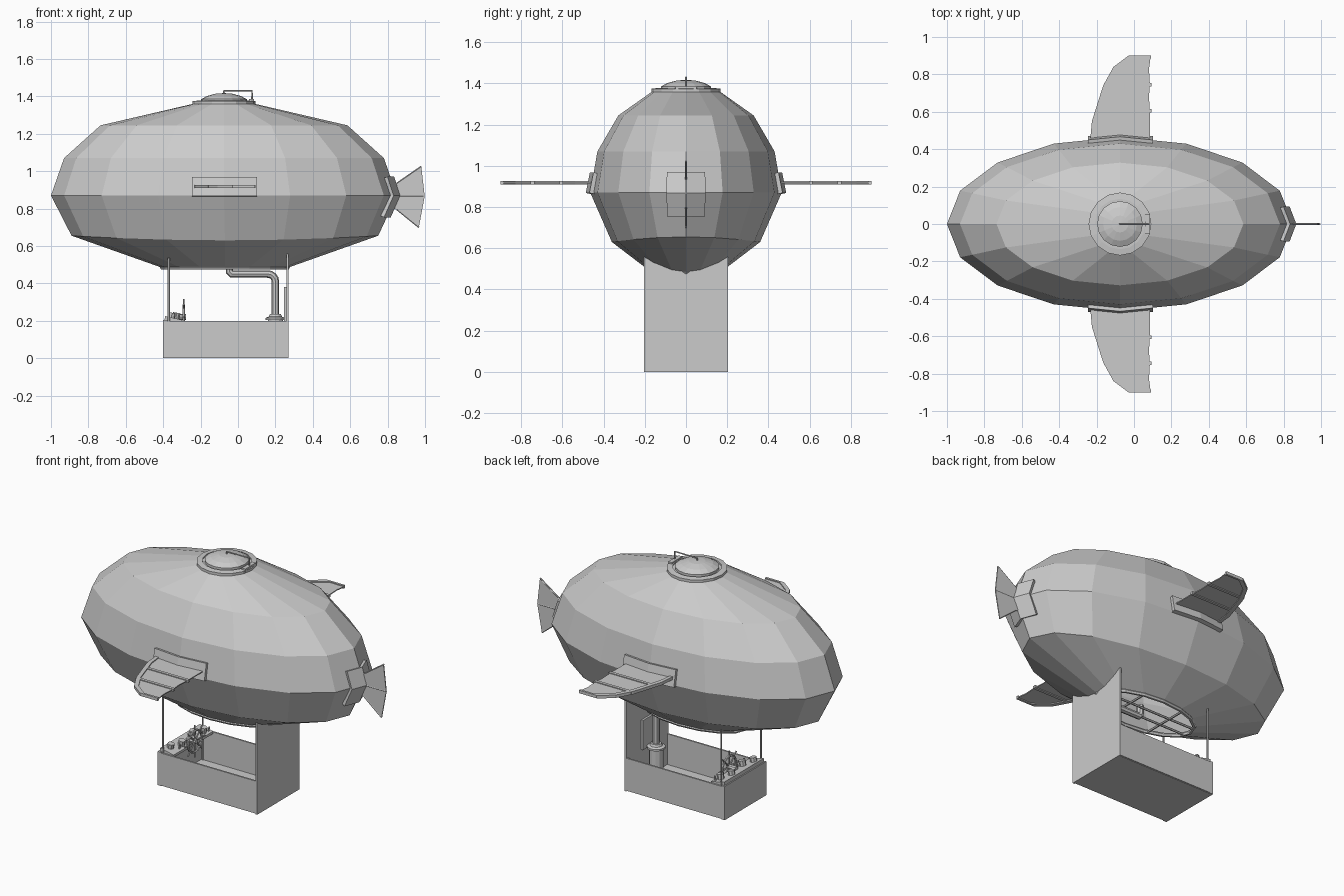
import bpy, bmesh, math
from mathutils import Vector

if "Cube" in bpy.data.objects:
    bpy.data.objects.remove(bpy.data.objects["Cube"])

CX = -0.075  # envelope centre in x


def make(name, verts, faces, mirror=False, thick=0):
    me = bpy.data.meshes.new(name)
    me.from_pydata([tuple(v) for v in verts], [], faces)
    bm = bmesh.new()
    bm.from_mesh(me)
    bmesh.ops.recalc_face_normals(bm, faces=bm.faces)
    bm.to_mesh(me)
    bm.free()
    ob = bpy.data.objects.new(name, me)
    bpy.context.collection.objects.link(ob)
    if thick:
        m = ob.modifiers.new("thickness", 'SOLIDIFY')
        m.thickness, m.offset = thick, 0
    if mirror:
        m = ob.modifiers.new("mirror", 'MIRROR')
        m.use_axis = (False, True, False)
    return ob


def box(name, x0, x1, y0, y1, z0, z1, mirror=False):
    v = [(x, y, z) for x in (x0, x1) for y in (y0, y1) for z in (z0, z1)]
    f = [(0, 1, 3, 2), (4, 6, 7, 5), (0, 4, 5, 1), (2, 3, 7, 6), (0, 2, 6, 4), (1, 5, 7, 3)]
    return make(name, v, f, mirror)


def loft(name, rings, n, cap_start=True, cap_end=True):
    """rings: lists of n points, bridged in order"""
    v = [p for r in rings for p in r]
    f = [(k*n+i, k*n+(i+1) % n, (k+1)*n+(i+1) % n, (k+1)*n+i)
         for k in range(len(rings)-1) for i in range(n)]
    if cap_start:
        f.append(tuple(range(n)))
    if cap_end:
        f.append(tuple(range(len(v)-n, len(v))))
    return make(name, v, f)


def oval(cx, a, b, z, n=16, dz=0):
    t = [2*math.pi*i/n for i in range(n)]
    return [(cx+a*math.cos(u), b*math.sin(u), z+dz*math.cos(u)**2) for u in t]


def lathe(name, cx, profile, n=16):
    return loft(name, [oval(cx, r, r, z, n) for r, z in profile], n)


def tube(name, pts, r, cyclic=False, res=2, mirror=False):
    cu = bpy.data.curves.new(name, 'CURVE')
    cu.dimensions = '3D'
    cu.bevel_depth, cu.bevel_resolution, cu.use_fill_caps = r, res, True
    sp = cu.splines.new('POLY')
    sp.points.add(len(pts)-1)
    for p, q in zip(sp.points, pts):
        p.co = (*q, 1)
    sp.use_cyclic_u = cyclic
    sp.use_smooth = False
    ob = bpy.data.objects.new(name, cu)
    bpy.context.collection.objects.link(ob)
    if mirror:
        m = ob.modifiers.new("mirror", 'MIRROR')
        m.use_axis = (False, True, False)
    return ob


# Gas envelope: stacked 16-sided ovals, open at the bottom
loft("envelope", [oval(-0.07, 0.34, 0.17, 0.485), oval(-0.07, 0.82, 0.36, 0.63, dz=0.025),
                  oval(CX, 0.925, 0.465, 0.87), oval(CX, 0.855, 0.43, 1.07),
                  oval(CX, 0.66, 0.328, 1.245), oval(CX, 0.165, 0.165, 1.36)], 16, cap_start=False)

# Top hatch: flange, dome and locking bar
lathe("hatch_flange", CX, [(0.168, 1.352), (0.168, 1.374), (0.135, 1.378), (0.135, 1.37)])
lathe("hatch_dome", CX, [(0.122, 1.365), (0.122, 1.385), (0.09, 1.402), (0.045, 1.414), (0.005, 1.417)])
tube("hatch_bar", [(CX, 0, 1.41), (CX, 0, 1.43), (0.075, 0, 1.43), (0.075, 0, 1.365)], 0.005, res=1)
box("hatch_hinge", 0.06, 0.085, -0.05, 0.05, 1.365, 1.385)

# Bottom opening rim and braces
tube("opening_rim", oval(-0.07, 0.335, 0.168, 0.484), 0.012, cyclic=True, res=1)
tube("opening_long_brace", [(-0.39, 0.04, 0.482), (0.25, 0.04, 0.482)], 0.007, res=1, mirror=True)
for i, x in enumerate((-0.22, 0.06)):
    tube(f"opening_cross_brace_{i}", [(x, -0.15, 0.482), (x, 0.15, 0.482)], 0.007, res=1)

# Side fins: thin skin, leading-edge spar and ribs, mirrored left/right
lead = [(-0.235, 0.44), (-0.225, 0.55), (-0.165, 0.74), (-0.11, 0.84), (-0.03, 0.9)]
trail = [(0.09, 0.9), (0.08, 0.83), (0.085, 0.745), (0.08, 0.68), (0.085, 0.6), (0.085, 0.44)]
ZF = 0.918
outline = lead + trail
make("side_fin_skin", [(x, y, ZF) for x, y in outline], [tuple(range(len(outline)))], True, 0.006)
spar = lead + [(0.09, 0.9)]
inner = [(x+0.022, y-0.012*(y > 0.5)) for x, y in lead] + [(0.09, 0.886)]
n = len(spar)
make("side_fin_spar", [(x, y, ZF) for x, y in spar+inner],
     [(i, i+1, n+i+1, n+i) for i in range(n-1)], True, 0.018)
for i, (x, y) in enumerate(((-0.205, 0.605), (-0.16, 0.745))):
    box(f"side_fin_rib_{i}", x, 0.093, y-0.009, y+0.009, ZF-0.008, ZF+0.008, True)

# Fin mounting plates, bent to follow the envelope
xs = (-0.245, CX, 0.1)
v = [(x, 0.47-0.1*abs(x-CX)-0.2*(z-0.87), z) for z in (0.865, 0.965) for x in xs]
make("side_fin_mount", v, [(0, 1, 4, 3), (1, 2, 5, 4)], True, 0.032)
v = [(X-0.4*abs(y), y, z) for X, z in ((0.80, 0.76), (0.85, 0.87), (0.818, 0.965))
     for y in (-0.087, 0, 0.087)]
make("tail_mount", v, [(3*k+i, 3*k+i+1, 3*k+i+4, 3*k+i+3) for k in (0, 1) for i in (0, 1)], thick=0.036)

# Tail fin: thin fan with ribs
tail = [(0.83, 0.925), (0.86, 0.94), (0.98, 1.025), (0.998, 0.866), (0.967, 0.7), (0.86, 0.79), (0.83, 0.8)]
make("tail_fin", [(x, 0, z) for x, z in tail], [tuple(range(7))], thick=0.006)
for i, (z0, p) in enumerate(((0.935, tail[2]), (0.866, (0.993, 0.866)), (0.795, tail[4]))):
    tube(f"tail_rib_{i}", [(0.85, 0, z0), (p[0], 0, p[1])], 0.005, res=1)

# Gondola: floor, sides, nose panel
box("gondola_floor", -0.39, 0.265, -0.195, 0.195, 0.0, 0.014)
box("gondola_side", -0.385, 0.265, 0.19, 0.2, 0.003, 0.2, True)
box("gondola_nose", -0.4, -0.378, -0.2, 0.2, 0.0, 0.205)
tube("front_post", [(-0.37, 0.19, 0.0), (-0.37, 0.19, 0.535)], 0.006, res=1, mirror=True)

# Rear wall whose top is scooped to the envelope
ys = [-0.203+0.406*i/8 for i in range(9)]
arc = [(0.265, y, 0.492+1.6*y*y) for y in ys]
make("rear_wall", [(0.265, -0.203, 0), (0.265, 0.203, 0)] + arc[::-1],
     [tuple(range(11))], thick=0.012)
box("rear_wall_panel", 0.246, 0.26, -0.06, 0.06, 0.2, 0.38)

# Control console with dials
prof = [(-0.395, 0.19), (-0.39, 0.225), (-0.3, 0.205), (-0.3, 0.19)]
loft("console", [[(x, y, z) for x, z in prof] for y in (-0.19, 0.19)], 4)
for i, y in enumerate((-0.14, -0.07, 0.07, 0.14)):
    x = -0.36+0.025*(i % 2)
    tube(f"dial_{i}", [(x, y, 0.2), (x+0.008, y, 0.243)], 0.02)
    tube(f"lever_{i}", [(-0.32, y+0.03, 0.2), (-0.312, y+0.03, 0.235)], 0.005, res=1)

# Ship-style steering wheel
W = Vector((-0.29, 0, 0.22))


def on_wheel(r, t):
    return W + Vector((0, r*math.cos(t), r*math.sin(t)))


tube("wheel_rim", [on_wheel(0.065, math.pi*i/8) for i in range(16)], 0.007, cyclic=True, res=1)
for i in range(4):
    t = math.pi*i/4
    tube(f"wheel_spoke_{i}", [on_wheel(-0.097, t), on_wheel(0.097, t)], 0.005, res=1)
tube("wheel_axle", [W+Vector((-0.05, 0, 0)), W+Vector((0.012, 0, 0))], 0.015)

# Burner and hot-air pipe up to the opening
lathe("burner_body", 0.2, [(0.04, 0.01), (0.04, 0.205)], 12)
lathe("burner_collar", 0.2, [(0.052, 0.205), (0.052, 0.216), (0.035, 0.222), (0.03, 0.235)], 12)
bend = [(0.16+0.04*math.sin(a), 0, 0.41+0.04*math.cos(a)) for a in (math.pi/2*i/4 for i in range(5))]
tube("hot_air_pipe", [(-0.045, 0, 0.52), (-0.045, 0, 0.462), (-0.033, 0, 0.45)] + bend + [(0.2, 0, 0.21)], 0.02)
